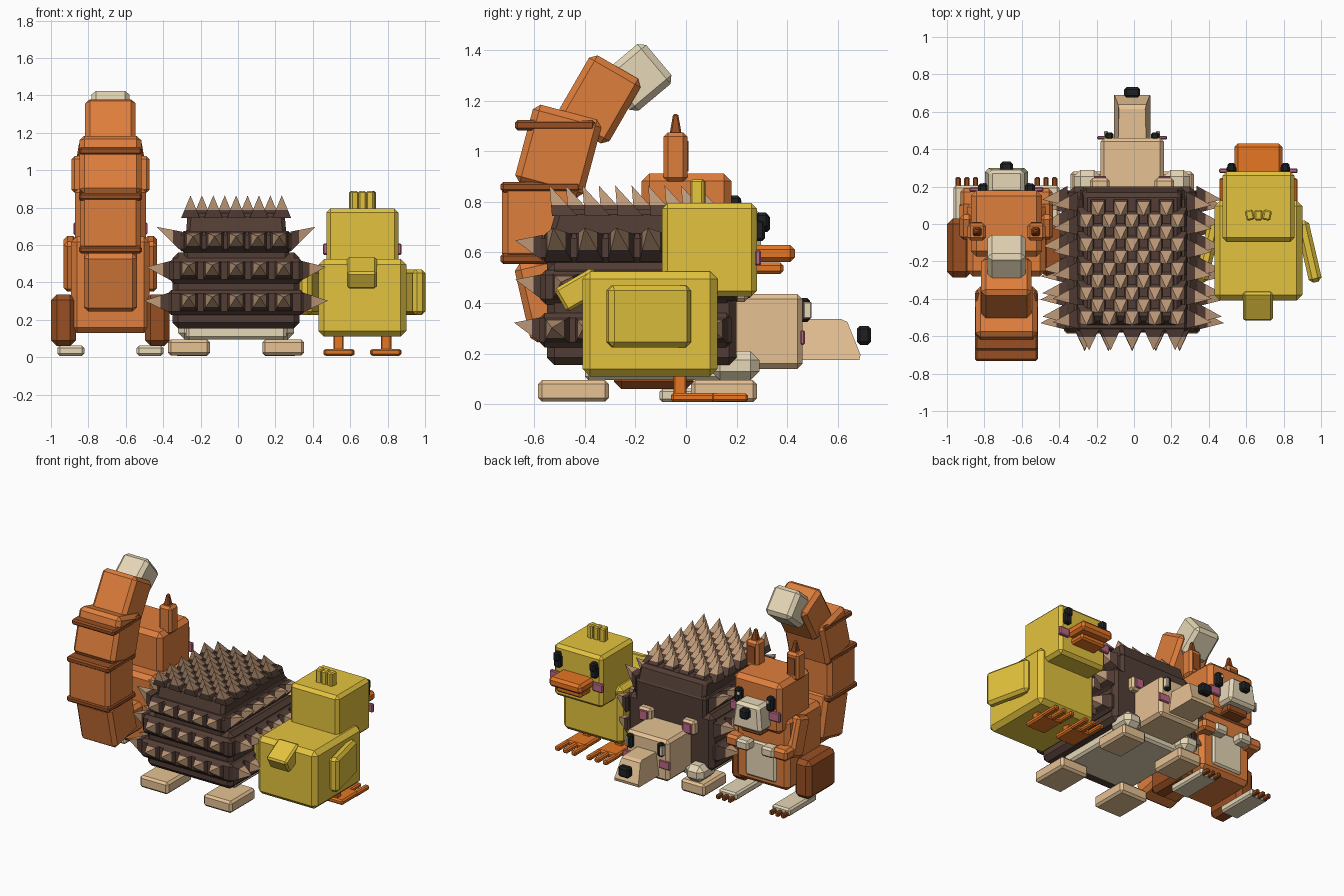
import bpy, bmesh, math
from mathutils import Vector, Matrix

if "Cube" in bpy.data.objects:
    bpy.data.objects.remove(bpy.data.objects["Cube"])


def mat(name, r, g, b):
    m = bpy.data.materials.new(name)
    lin = [((c / 255 + 0.055) / 1.055) ** 2.4 for c in (r, g, b)]
    m.diffuse_color = (*lin, 1)
    m.use_nodes = True
    m.node_tree.nodes["Principled BSDF"].inputs["Base Color"].default_value = m.diffuse_color
    return m


YELLOW = mat("yellow", 228, 196, 62)
ORANGE = mat("orange", 230, 118, 36)
FUR = mat("orange brown", 223, 126, 60)
RUST = mat("rust brown", 152, 79, 34)
CREAM = mat("cream", 230, 215, 183)
TAN = mat("tan", 230, 194, 148)
BROWN = mat("dark brown", 82, 61, 53)
SPIKE = mat("spike brown", 190, 153, 120)
BLACK = mat("black", 30, 32, 34)
PINK = mat("pink", 188, 103, 136)


def finish(name, bm, *mats):
    bmesh.ops.recalc_face_normals(bm, faces=bm.faces)
    me = bpy.data.meshes.new(name)
    bm.to_mesh(me)
    bm.free()
    for m in mats:
        me.materials.append(m)
    ob = bpy.data.objects.new(name, me)
    bpy.context.collection.objects.link(ob)
    return ob


def box(name, x, y, z, m, bev=0.015, rx=0, rz=0, taper=(1, 1)):
    """Chamfered block from x, y, z ranges, turned about its centre; taper scales the top."""
    bm = bmesh.new()
    bmesh.ops.create_cube(bm, size=1)
    for v in bm.verts:
        if v.co.z > 0:
            v.co.x *= taper[0]
            v.co.y *= taper[1]
        v.co = Vector((v.co.x * (x[1] - x[0]), v.co.y * (y[1] - y[0]), v.co.z * (z[1] - z[0])))
    if bev:
        bmesh.ops.bevel(bm, geom=list(bm.edges), offset=bev, segments=1, affect='EDGES')
    c = Vector((sum(x) / 2, sum(y) / 2, sum(z) / 2))
    turn = Matrix.Rotation(math.radians(rz), 4, 'Z') @ Matrix.Rotation(math.radians(rx), 4, 'X')
    bm.transform(Matrix.Translation(c) @ turn)
    return finish(name, bm, m)


def pair(name, cx, x, y, z, m, bev=0.015, rx=0, rz=0, taper=(1, 1)):
    """Two mirrored blocks; x is the offset range from the centre line cx."""
    box(name + "_right", (cx + x[0], cx + x[1]), y, z, m, bev, rx, rz, taper)
    box(name + "_left", (cx - x[1], cx - x[0]), y, z, m, bev, rx, -rz, taper)


def span(c, size):
    return (c - size / 2, c + size / 2)


# ---------------- Chick ----------------
C = 0.665
box("chick_body", (C - .235, C + .235), (-.41, .125), (.11, .525), YELLOW, .03)
box("chick_head", (C - .193, C + .193), (-.095, .28), (.425, .795), YELLOW, .022)
for i in (-1, 0, 1):
    box("chick_tuft", span(C + i * .046, .044), (.02, .075), (.77, .888), YELLOW, .008, rz=-12 * i)
pair("chick_wing", C, (.235, .305), (-.315, .02), (.225, .47), YELLOW, .02, rz=13)
box("chick_tail", span(C - .003, .16), span(-.42, .175), span(.452, .105), YELLOW, .012, rx=30)
pair("chick_leg", C, (.1, .155), (-.05, .002), (.03, .14), ORANGE, .006)
pair("chick_foot", C, (.045, .205), (-.06, .13), (.008, .045), ORANGE, .01)
for d in (.06, .125, .19):
    pair("chick_toe", C, span(d, .038), (.1, .245), (.01, .042), ORANGE, .008)
box("chick_upper_beak", (C - .128, C + .128), (.26, .43), (.562, .63), ORANGE, .018)
box("chick_lower_beak", (C - .1, C + .1), (.26, .385), (.515, .56), ORANGE, .012)
pair("chick_eye", C, (.118, .17), (.27, .312), (.645, .73), BLACK, .01)
pair("chick_upper_eye", C, (.122, .166), (.275, .326), (.695, .757), BLACK, .01)
pair("chick_cheek", C, (.128, .21), (.272, .297), (.548, .608), PINK, .006)

# ---------------- Hedgehog ----------------
H = -.01
box("hedgehog_belly", (H - .268, H + .268), (-.4, .2), (.095, .2), CREAM, .015)
box("hedgehog_body", (H - .34, H + .34), (-.55, .2), (.155, .56), BROWN, .03)
box("hedgehog_shoulder", (H - .28, H + .28), (-.55, .2), (.5, .68), BROWN, .02)
box("hedgehog_top", (H - .27, H + .27), (-.55, .2), (.64, .77), BROWN, .02, taper=(.96, .9))
# raised bands that carry the spikes: half width, back, front, z range
BANDS = [(.366, -.58, .18, .225, .36), (.355, -.575, .18, .395, .53), (.30, -.575, .15, .56, .675)]
for w, y0, y1, z0, z1 in BANDS:
    box("hedgehog_band", (H - w, H + w), (y0, y1), (z0, z1), BROWN, .02)

spikes = bmesh.new()


def spike(base, tip, side, up, r):
    """Four-sided spike: dark root, light point."""
    base, tip, side, up = map(Vector, (base, tip, side, up))
    corners = [(-1, -1), (1, -1), (1, 1), (-1, 1)]
    low = [spikes.verts.new(base + (side * a + up * b) * r) for a, b in corners]
    mid = [spikes.verts.new(v.co.lerp(tip, .35)) for v in low]
    top = spikes.verts.new(tip)
    spikes.faces.new(low)
    for i in range(4):
        j = (i + 1) % 4
        spikes.faces.new((low[i], low[j], mid[j], mid[i]))
        spikes.faces.new((mid[i], mid[j], top)).material_index = 1


for k, (w, y0, y1, z0, z1) in enumerate(BANDS):
    zc = (z0 + z1) / 2
    lift = (.01, .02, .08)[k]
    for i in range(5):
        # back row
        x = H + (i - 2) * (.127 if k < 2 else .115)
        spike((x, y0 + .01, zc), (x, y0 - .1, zc + .03), (1, 0, 0), (0, 0, 1), .052)
    for i in range(6):
        # side rows
        y = y0 + .07 + i * .125 + (.03 if k == 1 else 0)
        for s in (-1, 1):
            spike((H + s * (w - .01), y, zc), (H + s * (w + .125), y - .02, zc + lift),
                  (0, 1, 0), (0, 0, 1), .054)
for row in range(10):
    # top field, staggered
    n = 5 if row % 2 == 0 else 4
    y = -.48 + row * .065
    for i in range(n):
        x = H + (i - (n - 1) / 2) * .122
        spike((x, y, .745), (x, y - .06, .865), (1, 0, 0), (0, 1, 0), .05)
finish("hedgehog_spikes", spikes, BROWN, SPIKE)

pair("hedgehog_back_foot", H, (.14, .364), (-.585, -.305), (.01, .095), TAN, .015)
pair("hedgehog_front_foot", H, (.14, .33), (.02, .28), (.008, .095), TAN, .015)
pair("hedgehog_front_leg", H, (.17, .31), (.1, .29), (.095, .21), CREAM, .035)
box("hedgehog_head", (H - .17, H + .17), (.15, .46), (.14, .435), TAN, .02)
# snout with a sloping front
snout = bmesh.new()
loops = []
for s in (-1, 1):
    loops.append([snout.verts.new((H + s * w, y, z)) for y, z, w in
                  ((.44, .175, .098), (.685, .175, .098), (.69, .195, .095), (.638, .325, .075),
                   (.615, .336, .07), (.44, .336, .075))])
snout.faces.new(loops[0])
snout.faces.new(loops[1])
for i in range(6):
    j = (i + 1) % 6
    snout.faces.new((loops[0][i], loops[0][j], loops[1][j], loops[1][i]))
finish("hedgehog_snout", snout, TAN)
box("hedgehog_nose", span(H, .085), (.676, .732), (.235, .31), BLACK, .012)
pair("hedgehog_ear", H, (.12, .225), (.185, .245), (.405, .505), TAN, .014)
pair("hedgehog_inner_ear", H, (.14, .205), (.238, .256), (.42, .49), PINK, .004)
pair("hedgehog_eye", H, (.1, .145), (.45, .49), (.325, .42), BLACK, .01)
pair("hedgehog_eye_white", H, (.128, .15), (.465, .497), (.338, .405), CREAM, .004)
pair("hedgehog_cheek", H, (.1, .187), (.452, .47), (.235, .292), PINK, .005)

# ---------------- Squirrel ----------------
S = -.682
box("squirrel_body", (S - .21, S + .21), (-.28, .12), (.13, .645), FUR, .03)
box("squirrel_belly", (S - .12, S + .12), (.1, .135), (.18, .44), CREAM, .012)
box("squirrel_head", (S - .19, S + .19), (-.175, .18), (.55, .912), FUR, .03)
box("squirrel_muzzle", (S - .118, S + .118), (.15, .3), (.59, .775), CREAM, .02, taper=(.8, .85))
box("squirrel_chin", (S - .08, S + .08), (.14, .24), (.545, .6), RUST, .01)
box("squirrel_nose", span(S, .068), (.275, .333), (.68, .75), BLACK, .012)
pair("squirrel_eye", S, (.1, .152), (.165, .217), (.725, .825), BLACK, .012)
pair("squirrel_eye_shine", S, (.105, .125), (.214, .22), (.785, .805), CREAM, 0)
pair("squirrel_cheek", S, (.11, .197), (.172, .197), (.655, .72), PINK, .006)
pair("squirrel_ear", S, (.11, .208), (-.088, .005), (.88, 1.075), FUR, .016)
pair("squirrel_ear_tuft", S, (.132, .182), (-.066, -.016), (1.06, 1.148), RUST, .006, taper=(.4, .4))
pair("squirrel_inner_ear", S, (.13, .185), (.002, .01), (.92, 1.04), RUST, 0)
pair("squirrel_thigh", S, (.185, .317), (-.285, .03), (.06, .335), RUST, .03)
pair("squirrel_foot", S, (.14, .283), (-.105, .205), (.008, .062), CREAM, .012)
for d in (.165, .212, .258):
    pair("squirrel_claw", S, span(d, .028), (.19, .25), (.008, .04), RUST, .006)
pair("squirrel_arm", S, (.18, .25), (-.05, .09), (.36, .64), FUR, .02, rx=18)
pair("squirrel_forearm", S, (.13, .245), (.02, .19), (.38, .46), FUR, .018)
pair("squirrel_hand", S, (.05, .15), (.12, .205), (.385, .455), CREAM, .014)

# tail: centre y, z, width, depth, length, lean, colour
TAIL = [("root", -.38, .35, .24, .3, .2, 0, FUR), ("lower", -.515, .425, .285, .27, .32, 13, FUR),
        ("middle", -.578, .72, .325, .30, .30, 0, FUR), ("upper", -.505, 1.0, .33, .28, .32, -15, FUR),
        ("end", -.343, 1.205, .27, .235, .295, -30, FUR), ("tip", -.19, 1.292, .205, .205, .215, -50, CREAM)]
for n, y, z, w, d, l, a, m in TAIL:
    box("squirrel_tail_" + n, span(S, w), span(y, d), span(z, l), m, .025, rx=a)
for y, z in ((-.575, .575), (-.575, .858), (-.518, 1.103)):
    box("squirrel_tail_ring", span(S, .335), span(y, .315), span(z, .04), RUST, .01)
